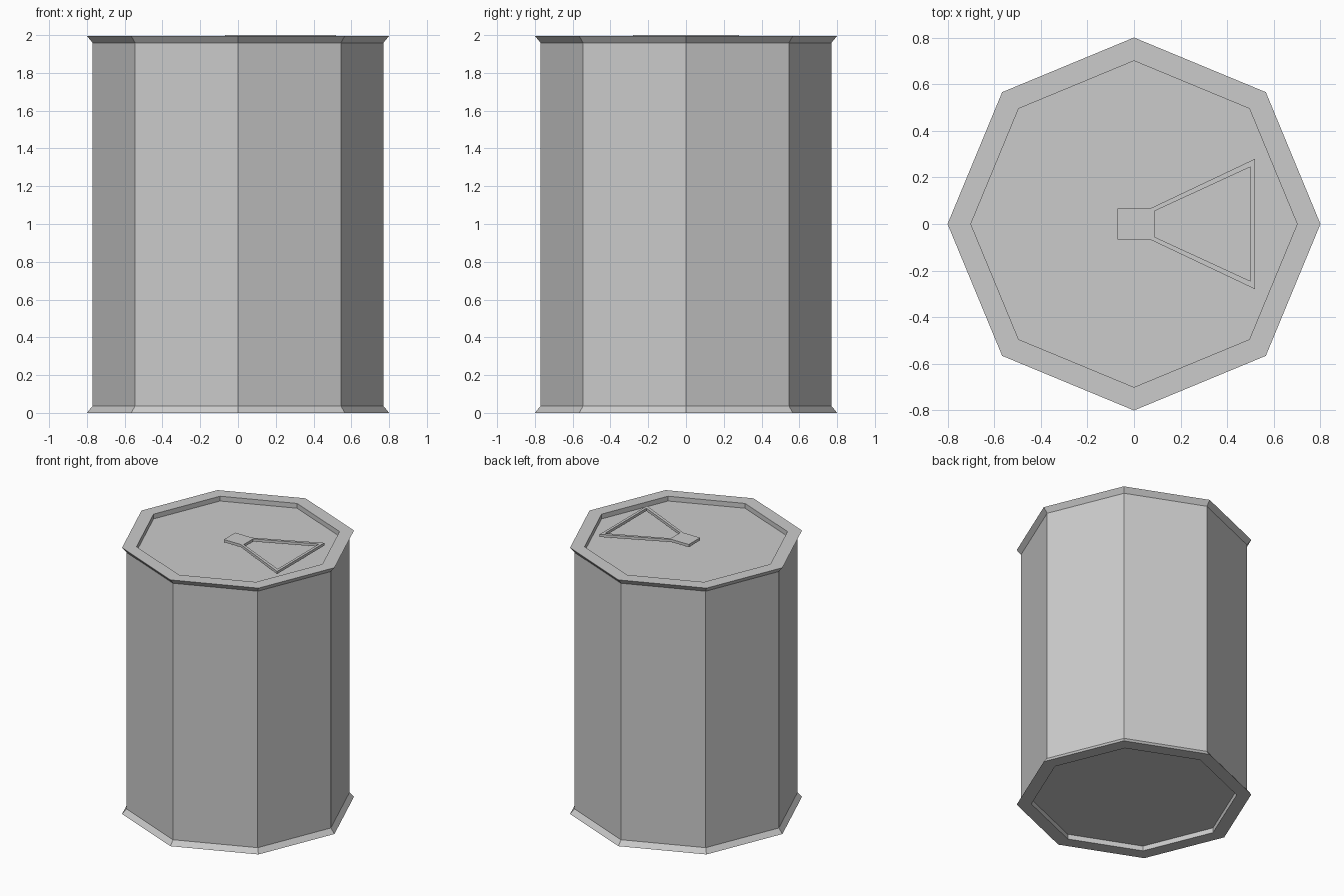
import bpy, bmesh
from math import cos, sin, pi

if "Cube" in bpy.data.objects:
    bpy.data.objects.remove(bpy.data.objects["Cube"])

SIDES = 8


def make_object(name, bm):
    bmesh.ops.recalc_face_normals(bm, faces=bm.faces)
    mesh = bpy.data.meshes.new(name)
    bm.to_mesh(mesh)
    bm.free()
    obj = bpy.data.objects.new(name, mesh)
    bpy.context.collection.objects.link(obj)
    return obj


# Can: eight-sided lathe with flared rims and recessed ends
profile = [(0.70, 0.037), (0.70, 0), (0.80, 0), (0.77, 0.037),
           (0.77, 1.959), (0.80, 1.996), (0.70, 1.996), (0.70, 1.96)]
bm = bmesh.new()
rings = [[bm.verts.new((r * cos(2 * pi * i / SIDES), r * sin(2 * pi * i / SIDES), z))
          for i in range(SIDES)] for r, z in profile]
for low, high in zip(rings, rings[1:]):
    for i in range(SIDES):
        j = (i + 1) % SIDES
        bm.faces.new((low[i], low[j], high[j], high[i]))
bm.faces.new(rings[0])
bm.faces.new(rings[-1])
make_object("can_body", bm)

# Pull tab: square grip plus a triangular frame, mirrored across y
half_outer = [(-0.07, 0.067), (0.07, 0.067), (0.52, 0.28)]
half_inner = [(0.087, 0.055), (0.50, 0.245)]
bm = bmesh.new()


def pair(p):
    return [bm.verts.new((p[0], s * p[1], 1.98)) for s in (1, -1)]


grip, neck, tip = map(pair, half_outer)
hole_neck, hole_tip = map(pair, half_inner)
bm.faces.new((grip[0], grip[1], neck[1], neck[0]))
bm.faces.new((neck[0], neck[1], hole_neck[1], hole_neck[0]))
bm.faces.new((neck[1], tip[1], hole_tip[1], hole_neck[1]))
bm.faces.new((tip[1], tip[0], hole_tip[0], hole_tip[1]))
bm.faces.new((tip[0], neck[0], hole_neck[0], hole_tip[0]))
bottom = bm.faces[:]
extruded = bmesh.ops.extrude_face_region(bm, geom=bottom, use_keep_orig=True)
top = [v for v in extruded["geom"] if isinstance(v, bmesh.types.BMVert)]
bmesh.ops.translate(bm, verts=top, vec=(0, 0, 0.02))
make_object("pull_tab", bm)
